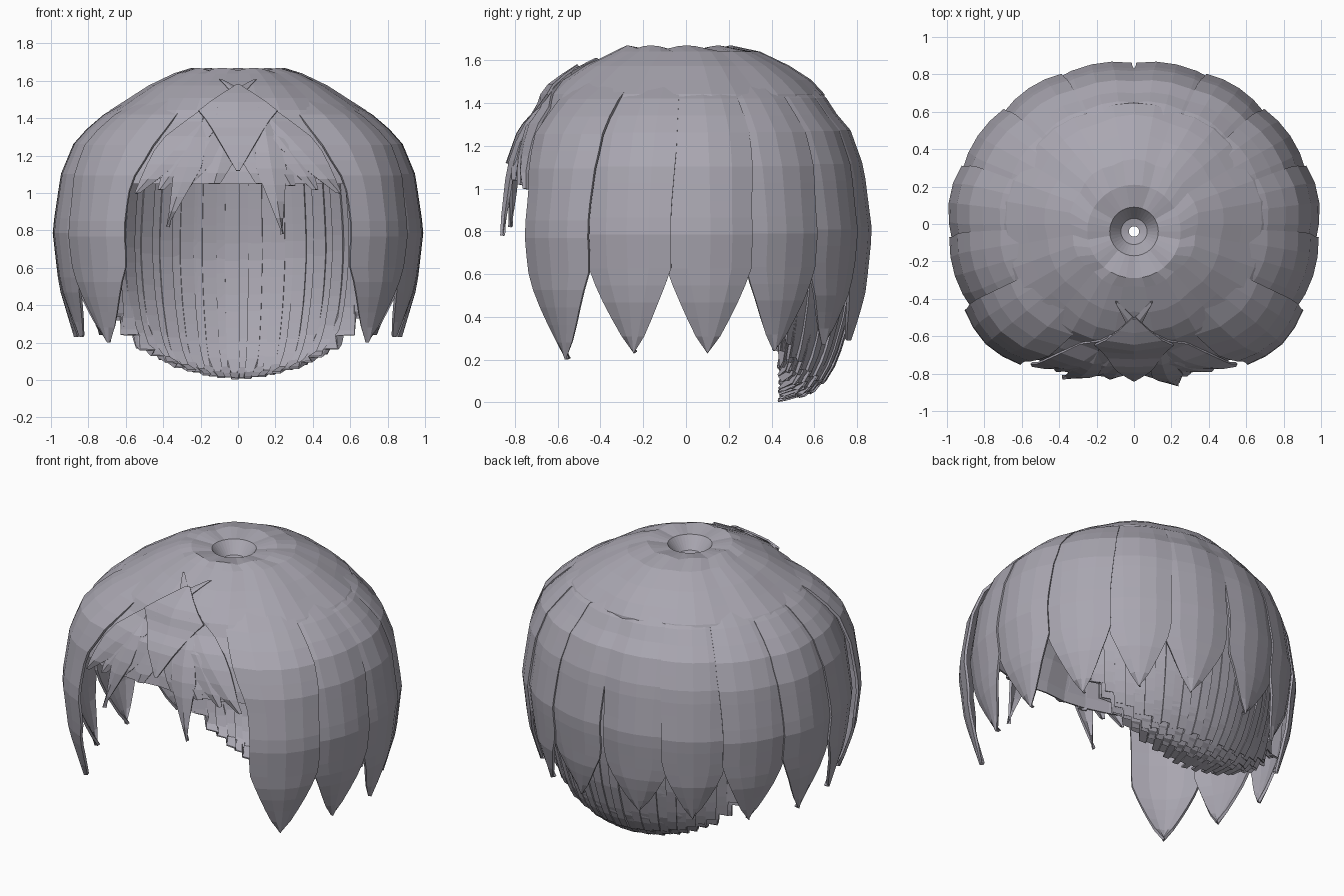
import bpy, math, random

random.seed(4)
cube = bpy.data.objects.get("Cube")
if cube:
    bpy.data.objects.remove(cube)

hair = bpy.data.materials.new("grey lilac hair")
hair.use_nodes = True
color = (0.40, 0.385, 0.44, 1)
hair.diffuse_color = color
hair.node_tree.nodes["Principled BSDF"].inputs["Base Color"].default_value = color


def interp(x, pts):
    if x <= pts[0][0]:
        return pts[0][1]
    for (a, p), (b, q) in zip(pts, pts[1:]):
        if x <= b:
            return p + (q - p) * (x - a) / (b - a)
    return pts[-1][1]


# Overall silhouette: radius by height, and its change around the head
HEIGHT = [(0.2, 0.86), (0.5, 0.95), (0.8, 0.985), (1.1, 0.94), (1.28, 0.865),
          (1.42, 0.72), (1.48, 0.625), (1.58, 0.47), (1.66, 0.3)]
AROUND = [(0, 0.86), (25, 0.9), (40, 0.97), (52, 1.0), (100, 1),
          (130, 0.94), (160, 0.89), (180, 0.87)]


def surface(az, z, offset=0.0, scale=1.0):
    """Point on the hair surface; az is in degrees from the front, + to the left."""
    a = abs((az + 180) % 360 - 180)
    f = interp(a, AROUND)
    f += (1 - f) * min(1, max(0, (z - 1.38) / 0.12))
    r = interp(z, HEIGHT) * f * scale + offset
    t = math.radians(az)
    return (r * math.sin(t), -r * math.cos(t), z)


def sheet(name, fn, us, vs, thickness=0.02):
    """Grid of points fn(u, v), thickened inwards."""
    verts = [fn(u, v) for v in vs for u in us]
    n = len(us)
    faces = [(j * n + i, j * n + n + i, j * n + n + i + 1, j * n + i + 1)
             for j in range(len(vs) - 1) for i in range(n - 1)]
    me = bpy.data.meshes.new(name)
    me.from_pydata(verts, [], faces)
    me.materials.append(hair)
    ob = bpy.data.objects.new(name, me)
    bpy.context.collection.objects.link(ob)
    mod = ob.modifiers.new("thickness", 'SOLIDIFY')
    mod.thickness = thickness
    mod.offset = -1


def steps(a, b, n):
    return [a + (b - a) * i / n for i in range(n + 1)]


# Crown with a central dimple, flowing into an underlayer
CROWN = [(0.028, 1.56), (0.07, 1.57), (0.13, 1.645), (0.25, 1.67)]


def crown(az, k):
    lobe = abs(math.sin(math.radians(az * 4.5)))
    if k < len(CROWN):
        r, z = CROWN[k]
        t = math.radians(az)
        z -= 0.015 * (1 - lobe) if k == 3 else 0
        return (r * math.sin(t), -0.04 - r * math.cos(t), z)
    z = 1.64 - (k - len(CROWN)) * 0.0656
    a = abs((az + 180) % 360 - 180)
    under = interp(z, [(1.25, 0.93), (1.43, 1.0)]) if a > 40 else 1.0
    return surface(az, z, 0.015 * lobe - 0.01, under)


sheet("crown", crown, steps(-180, 180, 36), range(14), 0.012)


# Broad pointed locks around the sides and back
def side_lock(name, centre, tip, width, lean, first):
    sign = 1 if centre > 0 else -1

    def fn(u, v):
        z = 1.5 + (tip - 1.5) * v
        w = width * min(1, max(0, z - tip) / (0.62 - tip)) ** 0.75
        w += 1.4 * min(1, max(0, (z - 0.9) / 0.3))
        az = centre + u * w
        out = interp(z, [(1.38, 0), (1.5, -0.03)])
        if first:
            out += interp(z, [(1.25, 0.028), (1.45, 0.01)])
            if u * sign < 0:
                az += u * 8 * max(0, (z - 1.05) / 0.35)
        return surface(az, z, 0.014 * (1 - u * u) + lean * u + out)

    sheet(name, fn, [-1, -0.5, 0, 0.5, 1], steps(0, 1, 16), 0.016)


TIPS = [0.2, 0.23, 0.23, 0.24, 0.27, 0.29]
for side, label in ((1, "left"), (-1, "right")):
    for i, tip in enumerate(TIPS):
        side_lock(f"{label}_lock_{i + 1}", side * (51 + 22.8 * i), tip,
                  14.2 if i == 5 else 12.1, 0.007 * side, i == 0)


# Layered inner hair at the back, curling under at the nape
NAPE = [(0, 0), (0.4, 0.0), (0.62, 0.12), (0.78, 0.27), (0.88, 0.45),
        (0.95, 0.68), (1, 1)]
NAPE_EDGE = [(0, 0), (18, 0.015), (35, 0.06), (48, 0.15), (55, 0.27), (60, 0.4)]


def nape_layer(name, cut, out, spread, phase):
    cols = []
    count = 26
    for i in range(count):
        a, b = spread * (2 * i / count - 1), spread * (2 * (i + 1) / count - 1)
        cols += [a, b - 0.01]
    jog = {c: 0.008 * ((i // 2 + phase) % 2) + random.uniform(0, 0.003)
           for i, c in enumerate(cols)}

    def fn(d, v):
        v *= cut - 1.5 * jog[d]
        mid = (d + spread / count) if cols.index(d) % 2 == 0 else (d - spread / count)
        low = interp(abs(mid), NAPE_EDGE)
        z = 1.2 + (low - 1.2) * interp(v, [(0, 0), (0.5, 0.55), (0.8, 0.86),
                                           (0.92, 0.97), (1, 1)])
        t = math.radians(d)
        r0 = 0.73 + 0.05 * math.sin(v * 3)
        r = r0 + (0.43 / math.cos(t) - r0) * interp(v, NAPE) + out + jog[d]
        return (r * math.sin(t), r * math.cos(t), z)

    sheet(name, fn, cols[::-1], steps(0, 1, 14), 0.01)


for k in range(4):
    nape_layer(f"nape_layer_{k + 1}", 1 - 0.04 * k, 0.009 * k, 60 - k, k)


# Fringe strands, given by start and end in width and height
def fringe(name, start, end, width, offset, bow=0.0, blunt=0.0):
    def fn(u, v):
        z = start[1] + (end[1] - start[1]) * v
        x = start[0] + (end[0] - start[0]) * v + bow * math.sin(math.pi * v)
        taper = min(1, 0.05 + 2.2 * v) * min(1, blunt + (1 - v) / 0.5)
        x += u * width * taper
        s = x / (interp(z, HEIGHT) * 0.9)
        az = math.degrees(math.asin(max(-0.95, min(0.95, s))))
        return surface(az, z, offset + 0.012 * (1 - u * u))

    sheet(name, fn, [-1, 0, 1], steps(0, 1, 8), 0.015)


for s, label in ((1, "left"), (-1, "right")):
    fringe(label + "_sweep_1", (-0.08 * s, 1.61), (0.5 * s, 1.0), 0.11,
           0.02, 0.05 * s, 0.1)
    fringe(label + "_sweep_2", (-0.02 * s, 1.56), (0.4 * s, 1.02), 0.1,
           0.012, 0.03 * s, 0.15)
    fringe(label + "_sweep_3", (0.02 * s, 1.52), (0.28 * s, 1.04), 0.09, 0.006, 0, 0.3)
    fringe(label + "_sweep_4", (0.0, 1.5), (0.13 * s, 1.05), 0.08, 0.002, 0, 0.4)
fringe("long_strand_left", (0.12, 1.48), (0.235, 0.78), 0.08, 0.02)
fringe("long_strand_right", (-0.16, 1.46), (-0.37, 0.82), 0.07, 0.02)


# Kite-shaped strand at the middle of the fringe
def kite(u, v):
    z = 1.58 - 0.46 * v
    x = u * (0.01 + 0.18 * min(v / 0.3, (1 - v) / 0.7))
    az = math.degrees(math.asin(x / (interp(z, HEIGHT) * 0.9)))
    return surface(az, z, 0.036 + 0.006 * (1 - abs(u)))


sheet("middle_strand", kite, [-1, 0, 1], steps(0, 1, 10), 0.012)
